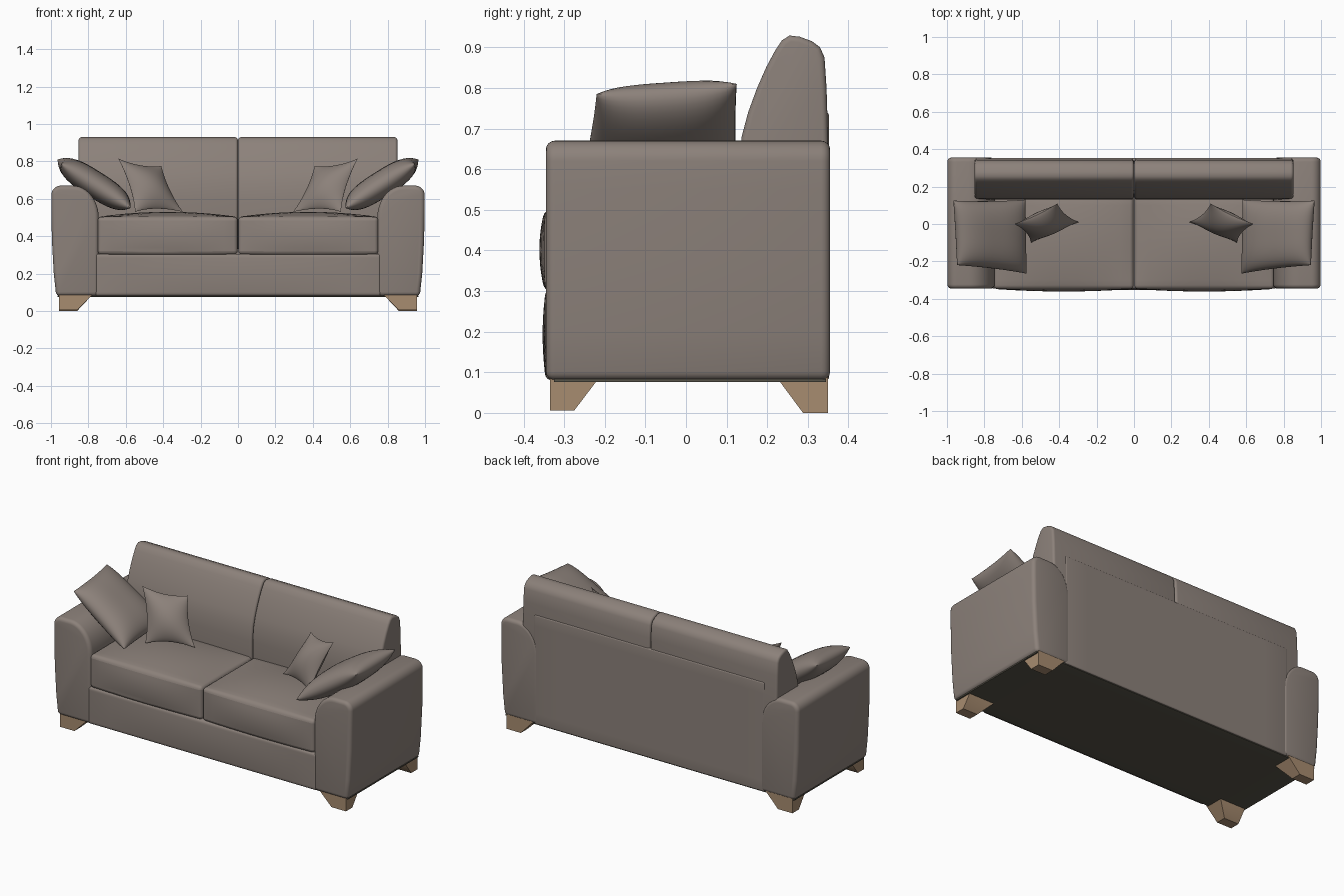
import bpy, bmesh, math
from mathutils import Vector

if "Cube" in bpy.data.objects:
    bpy.data.objects.remove(bpy.data.objects["Cube"])


def material(name, rgb):
    m = bpy.data.materials.new(name)
    m.diffuse_color = (*rgb, 1)
    m.use_nodes = True
    m.node_tree.nodes["Principled BSDF"].inputs["Base Color"].default_value = m.diffuse_color
    return m


FABRIC = material("taupe fabric", (0.262, 0.220, 0.195))
WOOD = material("light wood", (0.39, 0.262, 0.162))
LINING = material("dark lining", (0.095, 0.088, 0.066))


def finish(bm, name, mat, side=1):
    """Turn a bmesh into an object, mirrored across x when side is -1."""
    for v in bm.verts:
        v.co.x *= side
    bmesh.ops.recalc_face_normals(bm, faces=bm.faces)
    me = bpy.data.meshes.new(name)
    bm.to_mesh(me)
    bm.free()
    me.materials.append(mat)
    ob = bpy.data.objects.new(name, me)
    bpy.context.collection.objects.link(ob)
    return ob


def bevel_sharp(bm, radius, segments=4):
    sharp = [e for e in bm.edges if len(e.link_faces) == 2 and e.calc_face_angle() > 0.8]
    bmesh.ops.bevel(bm, geom=sharp, offset=radius, segments=segments,
                    profile=0.5, affect='EDGES', clamp_overlap=True)


def soft_box(name, lo, hi, radius, mat, side=1, crown=0, belly=0, sag=0):
    """Rounded box with domed top (crown), bulging front (belly) and sagging bottom front."""
    lo, hi = Vector(lo), Vector(hi)
    bm = bmesh.new()
    bmesh.ops.create_cube(bm, size=2)
    mid, half = (lo + hi) / 2, (hi - lo) / 2
    for v in bm.verts:
        v.co = Vector(mid[i] + v.co[i] * half[i] for i in range(3))
    bmesh.ops.subdivide_edges(bm, edges=bm.edges, cuts=9, use_grid_fill=True)
    bevel_sharp(bm, radius)
    for v in bm.verts:
        p, q, r = ((v.co[i] - mid[i]) / half[i] for i in range(3))
        v.co.z += crown * (1 - p * p) * (1 - q * q) * max(r, 0)
        v.co.z -= sag * (1 - p * p) * max(-q, 0) * max(-r, 0)
        v.co.y -= belly * (1 - p * p) * (1 - r * r) * max(-q, 0)
    return finish(bm, name, mat, side)


def extrude(name, points, direction, radius, mat, side=1):
    """Extrude a closed 3D outline and round its rim."""
    bm = bmesh.new()
    face = bm.faces.new([bm.verts.new(p) for p in points])
    geom = bmesh.ops.extrude_face_region(bm, geom=[face], use_keep_orig=True)["geom"]
    bmesh.ops.translate(bm, vec=direction,
                        verts=[g for g in geom if isinstance(g, bmesh.types.BMVert)])
    bmesh.ops.recalc_face_normals(bm, faces=bm.faces)
    bevel_sharp(bm, radius)
    return finish(bm, name, mat, side)


def pillow(name, corners, thick, power, full, pinch, mat, side=1, n=22):
    """Stuffed pillow stretched between four corners."""
    a, b, c, d = map(Vector, corners)
    normal = (b - a).cross(d - a).normalized()
    bm = bmesh.new()
    for face_side in (1, -1):
        rows = []
        for i in range(n + 1):
            row = []
            for j in range(n + 1):
                u = math.sin(math.pi * (i / n - 0.5))
                v = math.sin(math.pi * (j / n - 0.5))
                h = thick * max(0, (1 - abs(u) ** full) * (1 - abs(v) ** full)) ** power
                s = (1 + u * (1 - pinch * (1 - v * v))) / 2
                t = (1 + v * (1 - pinch * (1 - u * u))) / 2
                co = a.lerp(b, s).lerp(d.lerp(c, s), t) + normal * h * face_side
                row.append(bm.verts.new(co))
            rows.append(row)
        for i in range(n):
            for j in range(n):
                bm.faces.new((rows[i][j], rows[i + 1][j], rows[i + 1][j + 1], rows[i][j + 1]))
    bmesh.ops.remove_doubles(bm, verts=bm.verts, dist=0.0004)
    return finish(bm, name, mat, side)


def arc(cx, cz, rx, rz, start, end, n=8):
    return [(cx + rx * math.cos(math.radians(start + (end - start) * k / n)),
             cz + rz * math.sin(math.radians(start + (end - start) * k / n)))
            for k in range(n + 1)]


# Base frame, back panel and underside
soft_box("base", (-0.765, -0.345, 0.08), (0.765, 0.3, 0.305), 0.015, FABRIC, belly=0.008)
soft_box("back_panel", (-0.77, 0.2, 0.08), (0.77, 0.352, 0.74), 0.008, FABRIC)
soft_box("underside", (-0.965, -0.325, 0.076), (0.965, 0.345, 0.084), 0.001, LINING)

# Outlines: arm in front view (x, z), back cushion in side view (y, z)
ARM = ([(0.745, 0.08), (0.972, 0.08), (0.985, 0.2), (0.995, 0.38), (0.998, 0.55)]
       + arc(0.948, 0.62, 0.05, 0.05, 0, 90)
       + arc(0.885, 0.50, 0.14, 0.17, 90, 180, 12))
BACK = [(0.13, 0.32), (0.13, 0.6), (0.137, 0.68), (0.153, 0.74), (0.175, 0.8),
        (0.198, 0.852), (0.22, 0.893), (0.236, 0.917), (0.255, 0.929), (0.28, 0.926),
        (0.31, 0.915), (0.33, 0.9), (0.341, 0.875), (0.346, 0.8), (0.35, 0.67), (0.35, 0.32)]

for s, tag in ((-1, "left"), (1, "right")):
    # Arm
    extrude(f"{tag}_arm", [(x, -0.345, z) for x, z in ARM], (0, 0.7, 0), 0.022, FABRIC, s)
    # Back cushion
    extrude(f"{tag}_back_cushion", [(0.001, y, z) for y, z in BACK], (0.851, 0, 0),
            0.014, FABRIC, s)
    # Seat cushion
    soft_box(f"{tag}_seat_cushion", (0.002, -0.347, 0.302), (0.75, 0.15, 0.503), 0.028,
             FABRIC, s, crown=0.027, belly=0.014, sag=0.006)
    # Large pillow leaning on the arm
    pillow(f"{tag}_large_pillow",
           [(0.945, -0.22, 0.785), (0.965, 0.125, 0.81), (0.58, 0.13, 0.565), (0.575, -0.265, 0.55)],
           0.07, 0.5, 3, 0.03, FABRIC, s)
    # Small pillow on the seat
    pillow(f"{tag}_small_pillow",
           [(0.64, 0.0, 0.815), (0.41, 0.11, 0.775), (0.295, 0.01, 0.53), (0.55, -0.10, 0.53)],
           0.055, 0.75, 2, 0.13, FABRIC, s)
    # Tapered corner legs: bottom and top rectangles joined
    for pos, y_out, y_low, y_high, z in (("front", -0.335, -0.275, -0.215, 0.006),
                                         ("back", 0.35, 0.288, 0.225, 0.0)):
        bm = bmesh.new()
        for x_in, y_in, h in ((0.86, y_low, z), (0.78, y_high, 0.085), (0.78, y_high, 0.095)):
            for x, y in ((x_in, y_in), (0.957, y_in), (0.957, y_out), (x_in, y_out)):
                bm.verts.new((x, y, h))
        bmesh.ops.convex_hull(bm, input=bm.verts)
        finish(bm, f"{tag}_{pos}_leg", WOOD, s)

# Smooth shading with sharp edges kept
bpy.ops.object.select_all(action='SELECT')
bpy.context.view_layer.objects.active = bpy.data.objects["base"]
bpy.ops.object.shade_smooth_by_angle(angle=math.radians(40))
